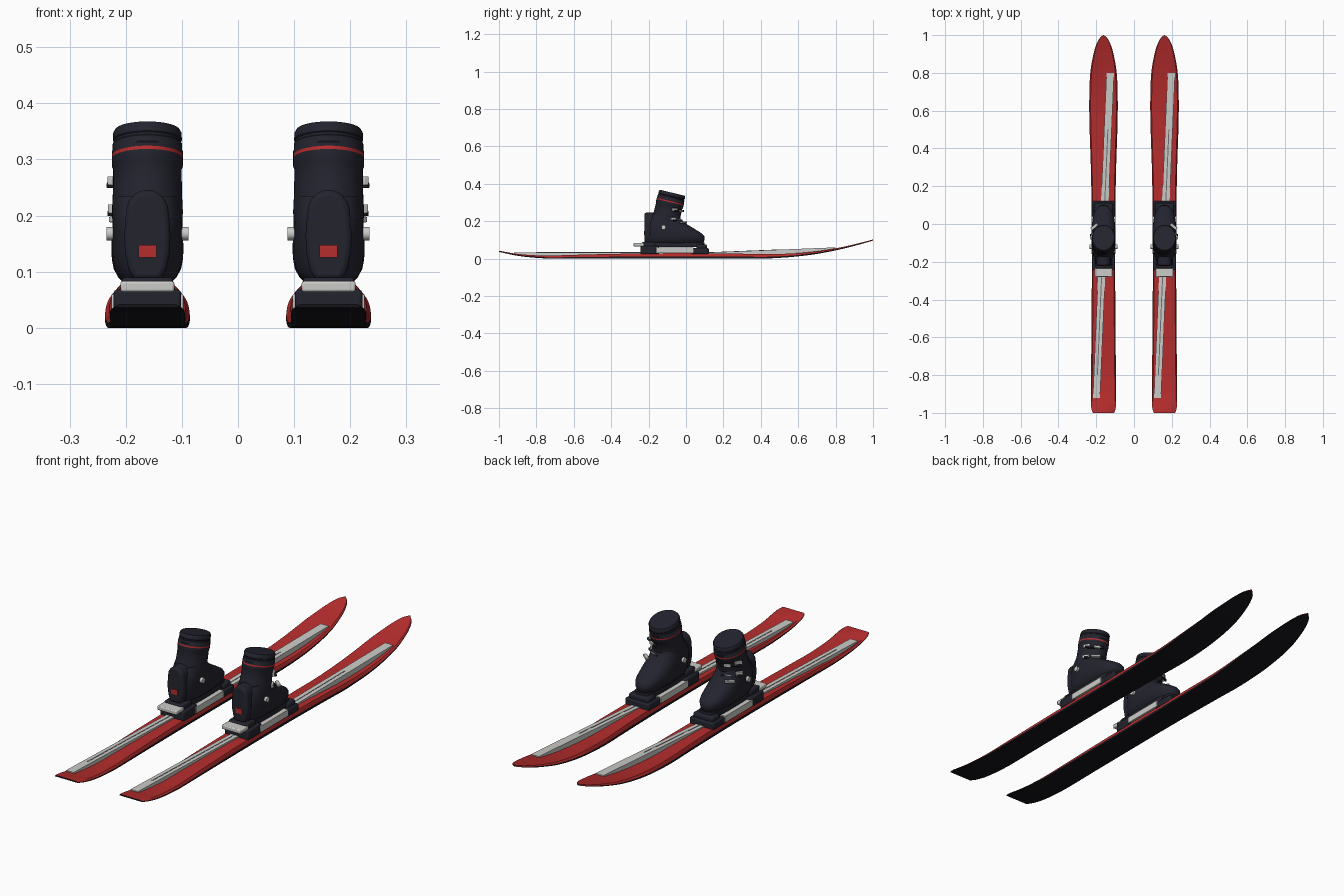
import bpy, bmesh, math
from mathutils import Vector, Matrix

if "Cube" in bpy.data.objects:
    bpy.data.objects.remove(bpy.data.objects["Cube"])

SIDE_X = 0.1615


def material(name, rgb):
    m = bpy.data.materials.new(name)
    m.diffuse_color = (*rgb, 1)
    m.use_nodes = True
    m.node_tree.nodes["Principled BSDF"].inputs["Base Color"].default_value = m.diffuse_color
    return m


RED = material("red", (0.47, 0.026, 0.026))
NAVY = material("dark navy", (0.017, 0.017, 0.028))
BLACK = material("base black", (0.008, 0.008, 0.011))
GREY = material("light grey", (0.6, 0.6, 0.58))
MID = material("mid grey", (0.16, 0.16, 0.16))


def finish(name, bm, mats, s, mirror=True, bevel=0, segs=2):
    """Turn a local mesh into an object on side s (mirrored so +x is outward)."""
    for v in bm.verts:
        v.co.x = s * SIDE_X + (s if mirror else 1) * v.co.x
    bmesh.ops.recalc_face_normals(bm, faces=bm.faces)
    me = bpy.data.meshes.new(name)
    bm.to_mesh(me)
    bm.free()
    for m in mats:
        me.materials.append(m)
    ob = bpy.data.objects.new(name, me)
    bpy.context.collection.objects.link(ob)
    if bevel:
        b = ob.modifiers.new("bevel", 'BEVEL')
        b.width, b.segments, b.limit_method = bevel, segs, 'ANGLE'
    bpy.ops.object.select_all(action='DESELECT')
    ob.select_set(True)
    bpy.context.view_layer.objects.active = ob
    bpy.ops.object.shade_smooth_by_angle(angle=math.radians(35))
    return ob


def loft(rings, strip_mat=lambda row, k: 0, cap_mat=0):
    bm = bmesh.new()
    rows = [[bm.verts.new(p) for p in r] for r in rings]
    n = len(rows[0])
    for i in range(len(rows) - 1):
        for k in range(n):
            j = (k + 1) % n
            f = bm.faces.new((rows[i][k], rows[i][j], rows[i + 1][j], rows[i + 1][k]))
            f.material_index = strip_mat(i, k)
    for r in (rows[0], rows[-1]):
        bm.faces.new(r).material_index = cap_mat
    return bm


def box(name, lo, hi, mat, s, bevel=0.004, rot=None):
    bm = bmesh.new()
    bmesh.ops.create_cube(bm, size=1)
    lo, hi = Vector(lo), Vector(hi)
    size, mid = hi - lo, (hi + lo) / 2
    m = Matrix.Translation(mid) @ (rot or Matrix()) @ Matrix.Diagonal((*size, 1))
    bmesh.ops.transform(bm, matrix=m, verts=bm.verts)
    return finish(name, bm, [mat], s, bevel=bevel)


def curve(table, y):
    """Smooth interpolation through (y, value) pairs."""
    def slope(i):
        a, b = table[max(i - 1, 0)], table[min(i + 1, len(table) - 1)]
        return (b[1] - a[1]) / (b[0] - a[0])
    for i in range(len(table) - 1):
        (y0, v0), (y1, v1) = table[i], table[i + 1]
        if y <= y1 or i == len(table) - 2:
            h = y1 - y0
            t = (y - y0) / h
            return ((2*t**3 - 3*t**2 + 1) * v0 + (t**3 - 2*t**2 + t) * h * slope(i)
                    + (3*t**2 - 2*t**3) * v1 + (t**3 - t**2) * h * slope(i + 1))


WIDTH = [(-1, .056), (-.985, .062), (-.96, .066), (-.9, .067), (-.5, .063), (0, .062), (.3, .067),
         (.5, .0735), (.65, .0755), (.8, .070), (.9, .053), (.95, .038), (.98, .023), (1, .003)]
BOTTOM = [(-1, .036), (-.9, .015), (-.8, .004), (-.7, 0), (.4, 0), (.5, .004), (.6, .012),
          (.7, .025), (.8, .044), (.9, .068), (1, .096)]
THICK = [(-1, .006), (-.85, .012), (-.4, .025), (0, .029), (.35, .025), (.8, .011), (1, .006)]


def ski(s):
    rings = []
    for i in range(81):
        y = math.sin(math.pi / 2 * (i / 40 - 1))
        w, b, t = (curve(tb, y) for tb in (WIDTH, BOTTOM, THICK))
        b = max(b, 0)
        half = [(-w, b), (-w, b + .4 * t), (-w * .9, b + t)]
        rings.append([(x, y, z) for x, z in half] + [(-x, y, z) for x, z in reversed(half)])
    finish("ski", loft(rings, lambda i, k: 1 if k in (0, 4, 5) else 0, 1), [RED, BLACK], s, False)


def stripe(s, name, y0, z0, y1, z1, hw, mat, lift=0):
    """Diagonal raised rail with a straight top running along the ski."""
    rings = []
    for i in range(17):
        t = i / 16
        y = y0 + (y1 - y0) * t
        x = .036 - (.8 - y) * .0427
        top = z0 + (z1 - z0) * t + lift
        low = max(curve(BOTTOM, y), 0) + .004
        rings.append([(x - hw, y, low), (x - hw, y, top), (x + hw, y, top), (x + hw, y, low)])
    finish(name, loft(rings), [mat], s, False)


def oval(cy, rx, ry, z, n=40, power=2.0, tilt=0.0, pivot=(0, 0)):
    pts = []
    for k in range(n):
        a = 2 * math.pi * k / n
        c, d = math.cos(a), math.sin(a)
        x = rx * math.copysign(abs(c) ** (2 / power), c)
        y = ry * math.copysign(abs(d) ** (2 / power), d) + cy
        # tilt leans the local z axis forward
        pts.append((x, pivot[0] + y * math.cos(tilt) + z * math.sin(tilt),
                    pivot[1] - y * math.sin(tilt) + z * math.cos(tilt)))
    return pts


TILT = math.radians(13.5)
TOP = (-.073, .352)


def boot(s):
    # lower shell: z, back y, front y, half width
    shell = [(.08, -.195, .088, .042), (.09, -.205, .096, .052), (.105, -.21, .1, .06),
             (.12, -.212, .098, .063), (.132, -.212, .088, .064), (.15, -.212, .06, .064),
             (.17, -.21, .027, .063), (.19, -.205, -.006, .062), (.21, -.195, -.028, .06),
             (.235, -.18, -.035, .056)]
    finish("boot_shell", loft([oval((a + b) / 2, w, (b - a) / 2, z, power=2.5)
                               for z, a, b, w in shell]), [NAVY], s)
    finish("boot_sole", loft([oval(-.052, .046, .15, z, power=3.5) for z in (.062, .086)]), [NAVY], s)

    # leaning cuff with stepped collar and red band: distance below top, scale
    prof = [(0, .93), (-.006, .985), (-.018, .99), (-.02, .965), (-.024, .965), (-.026, 1.0),
            (-.037, 1.0), (-.039, 1.02), (-.046, 1.02), (-.052, 1.02), (-.066, 1.02), (-.07, .985),
            (-.11, .99), (-.15, 1.02), (-.185, .99), (-.2, .93)]
    finish("boot_cuff", loft([oval(0, .062 * r, .073 * r, d, tilt=TILT, pivot=TOP) for d, r in prof],
                             lambda i, k: 1 if i == 8 else 0), [NAVY, RED], s)

    # arched heel spine
    arch = [(.024, .085), (.034, .105), (.04, .135), (.041, .165), (.039, .195)]
    arch += [(.038 * math.cos(a), .205 + .041 * math.sin(a))
             for a in (math.pi / 2 * i / 6 for i in range(1, 6))]
    ring = arch + [(0, .246)] + [(-x, z) for x, z in reversed(arch)]
    finish("heel_spine", loft([[(x, y, z) for x, z in ring] for y in (-.222, -.12)]),
           [NAVY], s, bevel=.01, segs=3)
    box("heel_badge", (-.016, -.225, .125), (.016, -.218, .148), RED, s, 0)

    # ankle pivots on both sides
    bm = bmesh.new()
    bmesh.ops.create_cone(bm, cap_ends=True, segments=20, radius1=.012, radius2=.012, depth=.146,
                          matrix=Matrix.Translation((0, -.12, .168)) @ Matrix.Rotation(math.pi / 2, 4, 'Y'))
    finish("ankle_pivots", bm, [GREY], s)

    # buckles wrapping the outer front of the cuff: height, centre y, angle from outward
    for z, cy, deg in ((.262, -.095, 28), (.212, -.105, 30)):
        for off, r, half, h, mat, nm in ((0, .068, .016, .008, GREY, "buckle_lever"),
                                         (38, .068, .014, .006, GREY, "buckle_catch"),
                                         (28, .064, .042, .005, NAVY, "buckle_strap")):
            a = math.radians(deg + off)
            c = Vector((r * math.cos(a), cy + r * 1.1 * math.sin(a), z - .008 * (off > 0)))
            e = Vector((.005, half, h))
            box(nm, c - e, c + e, mat, s, .002, Matrix.Rotation(a, 4, 'Z'))
    box("instep_buckle", (.04, -.035, .188), (.056, .008, .198), GREY, s, .002,
        Matrix.Rotation(math.radians(50), 4, 'Z'))


def binding(s):
    box("binding_plate", (-.064, -.16, .03), (.064, .04, .06), GREY, s, .002)
    box("heel_base", (-.06, -.243, .024), (.06, -.145, .068), NAVY, s, .006)
    box("heel_clamp", (-.046, -.235, .06), (.046, -.165, .09), NAVY, s, .006)
    box("heel_lever", (-.048, -.28, .064), (.048, -.225, .083), GREY, s, .004)
    box("toe_base", (-.06, .025, .024), (.06, .122, .056), NAVY, s, .006)
    box("toe_clamp", (-.05, .055, .05), (.05, .112, .076), NAVY, s, .008)


for side in (1, -1):
    ski(side)
    stripe(side, "front_stripe", .8, .06, .1, .032, .02, GREY)
    stripe(side, "rear_stripe", -.2, .034, -.92, .033, .019, GREY)
    stripe(side, "front_stripe_line", .5, .048, .1, .032, .0025, MID, .001)
    stripe(side, "rear_stripe_line", -.2, .034, -.8, .0332, .0025, MID, .001)
    binding(side)
    boot(side)
